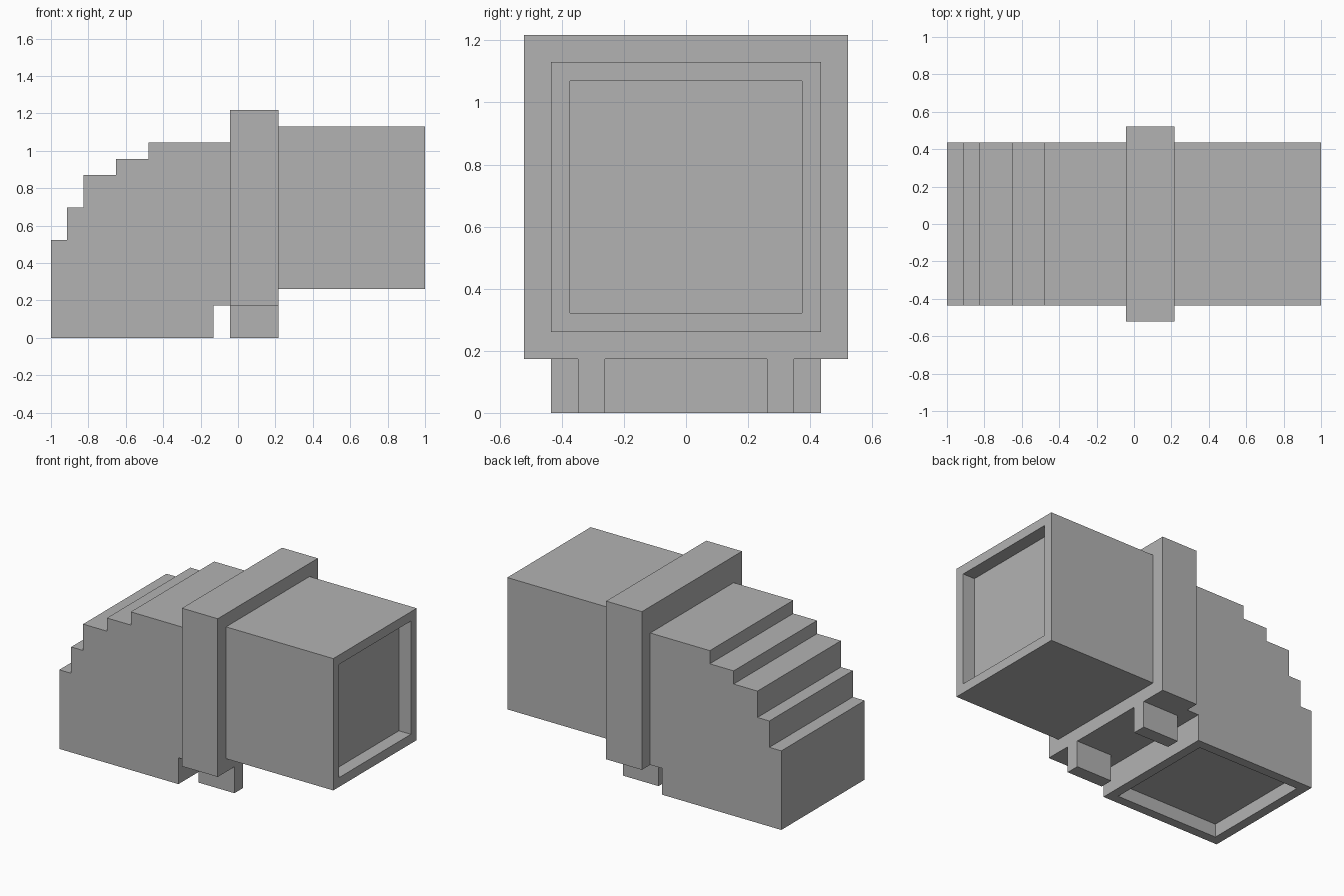
import bpy
import bmesh
from mathutils import Vector

U = 2 / 23  # module size: the pipe is 23 modules long

cube = bpy.data.objects.get("Cube")
if cube:
    bpy.data.objects.remove(cube, do_unlink=True)

grey = bpy.data.materials.new("plain grey")
grey.use_nodes = True
colour = (0.45, 0.45, 0.45, 1)
grey.diffuse_color = colour
grey.node_tree.nodes["Principled BSDF"].inputs["Base Color"].default_value = colour


def prism(name, profile, half_width, y=0, opening=None):
    """Extrude an (x, z) profile along y; sink a square opening in the face
    at the far end of the given direction."""
    bm = bmesh.new()
    verts = [bm.verts.new(((x - 11.5) * U, (y - half_width) * U, z * U)) for x, z in profile]
    face = bm.faces.new(verts)
    out = bmesh.ops.extrude_face_region(bm, geom=[face])
    moved = [v for v in out["geom"] if isinstance(v, bmesh.types.BMVert)]
    bmesh.ops.translate(bm, verts=moved, vec=(0, 2 * half_width * U, 0))
    bmesh.ops.recalc_face_normals(bm, faces=bm.faces)
    if opening:
        d = Vector(opening)
        end = max((f for f in bm.faces if f.normal.dot(d) > 0.9),
                  key=lambda f: f.calc_center_median().dot(d))
        bmesh.ops.inset_region(bm, faces=[end], thickness=U)
        rim = bmesh.ops.extrude_face_region(bm, geom=[end])
        inner = [v for v in rim["geom"] if isinstance(v, bmesh.types.BMVert)]
        bmesh.ops.translate(bm, verts=inner, vec=-d * U)
        if end.is_valid:
            bmesh.ops.delete(bm, geom=[end], context="FACES_ONLY")
    mesh = bpy.data.meshes.new(name)
    bm.to_mesh(mesh)
    bm.free()
    mesh.materials.append(grey)
    obj = bpy.data.objects.new(name, mesh)
    bpy.context.collection.objects.link(obj)
    return obj


def box(name, x0, x1, z0, z1, half_width, **kw):
    return prism(name, [(x0, z0), (x1, z0), (x1, z1), (x0, z1)], half_width, **kw)


# Stepped elbow with its opening underneath
profile = [(0, 0), (10, 0), (10, 2), (11, 2), (11, 12)]
previous = 12
for x, z in [(6, 12), (4, 11), (2, 10), (1, 8), (0, 6)]:
    if z != previous:
        profile.append((profile[-1][0], z))
    profile.append((x, z))
    previous = z
prism("stepped_elbow", profile, 5, opening=(0, 0, -1))

# Wide collar around the joint
box("collar", 11, 14, 2, 14, 6)

# Straight pipe with its opening at the end
box("straight_pipe", 14, 23, 3, 13, 5, opening=(1, 0, 0))

# Pair of feet under the collar
for side, y in (("left", 3.5), ("right", -3.5)):
    box("foot_" + side, 11, 14, 0, 2, 0.5, y=y)
